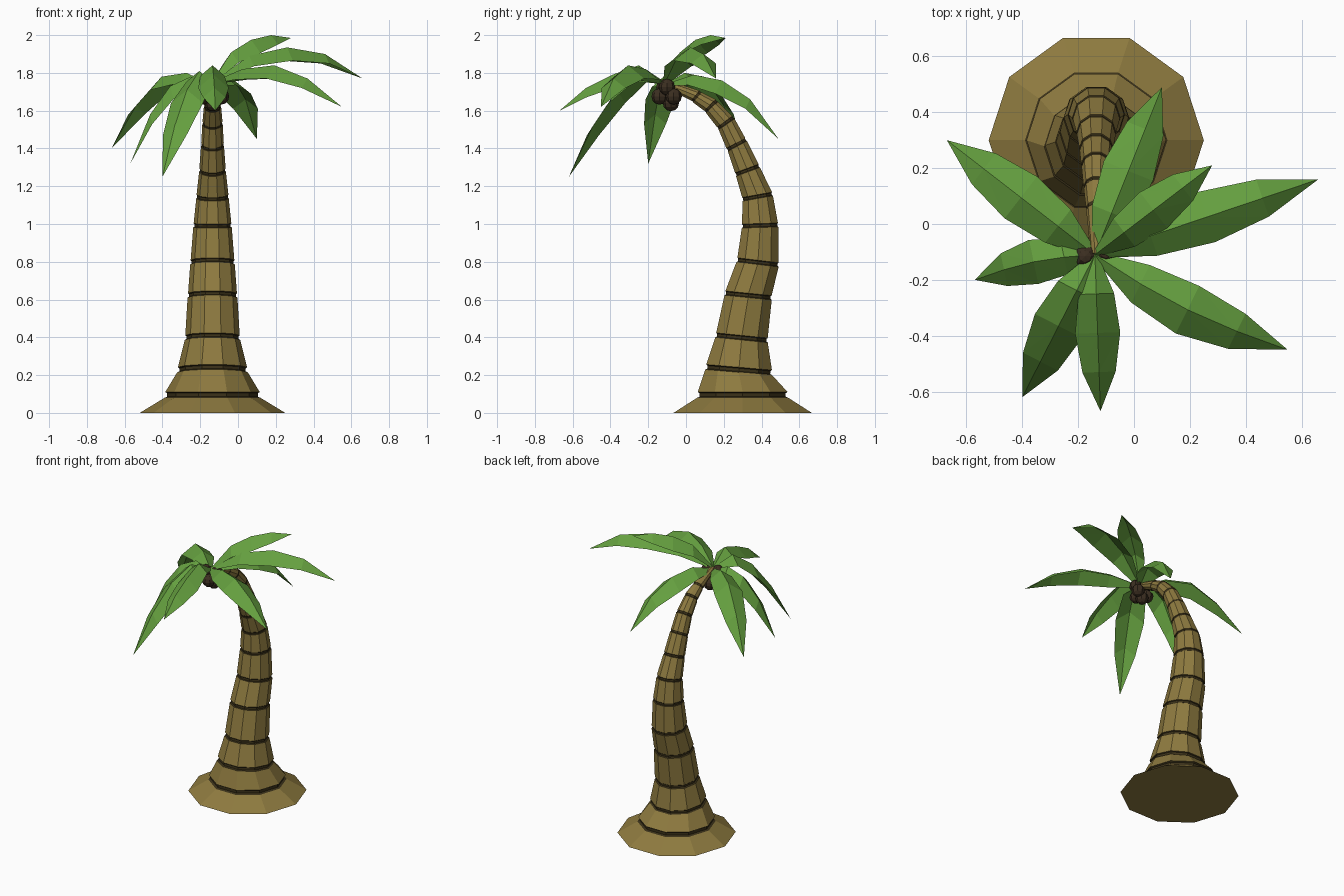
import bpy, bmesh
from math import sin, cos, pi, atan
from mathutils import Vector

if "Cube" in bpy.data.objects:
    bpy.data.objects.remove(bpy.data.objects["Cube"])


def material(name, rgb):
    m = bpy.data.materials.new(name)
    m.diffuse_color = (*rgb, 1)
    m.use_nodes = True
    m.node_tree.nodes["Principled BSDF"].inputs["Base Color"].default_value = m.diffuse_color
    return m


BARK = material("bark", (0.27, 0.195, 0.05))
GROOVE = material("groove", (0.045, 0.032, 0.01))
LEAF = material("leaf", (0.13, 0.35, 0.05))
NUT = material("nut", (0.045, 0.028, 0.015))


def finish(bm, name, *mats):
    me = bpy.data.meshes.new(name)
    bm.to_mesh(me)
    bm.free()
    for m in mats:
        me.materials.append(m)
    ob = bpy.data.objects.new(name, me)
    bpy.context.collection.objects.link(ob)
    return ob


# Trunk: ten-sided rings along a curved path, with an inset dark groove at each joint
X0, SIDES = -0.135, 10
# (centre y, centre z, radius, slope of the ring in the y-z plane)
RINGS = [
    (0.300, 0.095, 0.255, 0.0), (0.280, 0.228, 0.187, -0.085),
    (0.295, 0.398, 0.147, -0.10), (0.330, 0.622, 0.132, -0.10),
    (0.380, 0.797, 0.118, -0.12), (0.392, 0.992, 0.102, 0.03),
    (0.378, 1.145, 0.086, 0.18), (0.325, 1.285, 0.071, 0.37),
    (0.268, 1.420, 0.061, 0.54), (0.210, 1.535, 0.054, 0.70),
    (0.132, 1.624, 0.046, 0.95), (0.055, 1.675, 0.037, 1.20),
]
bm = bmesh.new()


def ring(y, z, r, slope, shift=0.0):
    a = atan(slope)
    c = Vector((X0, y - sin(a) * shift, z + cos(a) * shift))
    out = []
    for k in range(SIDES):
        t = 2 * pi * k / SIDES
        out.append(bm.verts.new(c + Vector((r * cos(t), r * sin(t) * cos(a), r * sin(t) * sin(a)))))
    return out


loops = [(ring(0.30, 0, 0.385, 0), 0)]
for y, z, r, s in RINGS:
    h = 0.007 + 0.034 * r
    loops.append((ring(y, z, r, s, -h), 0))
    loops.append((ring(y, z, r * 0.94, s, -h * 0.6), 1))
    loops.append((ring(y, z, r * 0.94, s, h * 0.6), 1))
    loops.append((ring(y, z, r * 0.98, s, h), 1))
loops.append((ring(-0.03, 1.712, 0.028, 1.7), 0))
loops.append((ring(-0.11, 1.74, 0.02, 2.5), 0))
for (lo, _), (hi, mat) in zip(loops, loops[1:]):
    for k in range(SIDES):
        j = (k + 1) % SIDES
        bm.faces.new((lo[k], lo[j], hi[j], hi[k])).material_index = mat
bm.faces.new(loops[0][0][::-1])
bm.faces.new(loops[-1][0])
finish(bm, "trunk", BARK, GROOVE)

# Fronds: folded leaf blades (tip x, tip y, ridge heights root to tip, sideways bend)
HUB = Vector((-0.14, -0.11, 0))
FRONDS = [
    (-0.67, 0.30, (1.74, 1.80, 1.78, 1.63, 1.40), 0.0),
    (0.10, 0.49, (1.74, 1.79, 1.76, 1.66, 1.45), 0.0),
    (0.28, 0.21, (1.75, 1.91, 1.975, 2.00, 1.985), 0.0),
    (0.66, 0.16, (1.75, 1.89, 1.935, 1.90, 1.77), 0.0),
    (0.55, -0.45, (1.75, 1.82, 1.84, 1.77, 1.62), -0.03),
    (-0.12, -0.67, (1.75, 1.84, 1.79, 1.72, 1.60), 0.0),
    (-0.40, -0.62, (1.75, 1.81, 1.71, 1.52, 1.25), 0.0),
    (-0.57, -0.20, (1.74, 1.78, 1.73, 1.58, 1.32), -0.02),
]
HALF = (0.012, 0.075, 0.095, 0.07, 0)
DROP = (0.01, 0.055, 0.07, 0.05, 0)
for i, (tx, ty, heights, bend) in enumerate(FRONDS):
    bm = bmesh.new()
    run = Vector((tx, ty, 0)) - HUB
    side = Vector((-run.y, run.x, 0)).normalized()
    width = 0.85 if run.length < 0.57 else 1.0
    rows = []
    for k, z in enumerate(heights):
        t = k / 4
        mid = HUB + run * t + side * bend * sin(pi * t) + Vector((0, 0, z))
        if k == 4:
            rows.append([bm.verts.new(mid)] * 3)
            continue
        off, down = side * HALF[k] * width, Vector((0, 0, DROP[k]))
        rows.append([bm.verts.new(p) for p in (mid + off - down, mid, mid - off - down)])
    for a, b in zip(rows, rows[1:]):
        for q in (0, 1):
            if b[0] is b[1]:
                bm.faces.new((a[q], a[q + 1], b[q]))
            else:
                bm.faces.new((a[q], a[q + 1], b[q + 1]))
                bm.faces.new((a[q], b[q + 1], b[q]))
    finish(bm, f"frond_{i + 1}", LEAF)

# Coconuts: faceted balls clustered under the crown
NUTS = [(-0.185, -0.09, 1.675), (-0.09, -0.065, 1.675), (-0.135, -0.14, 1.675),
        (-0.135, -0.08, 1.64), (-0.10, -0.10, 1.725), (-0.175, -0.115, 1.725)]
for i, p in enumerate(NUTS):
    bm = bmesh.new()
    bmesh.ops.create_uvsphere(bm, u_segments=8, v_segments=6, radius=0.043)
    finish(bm, f"coconut_{i + 1}", NUT).location = p
